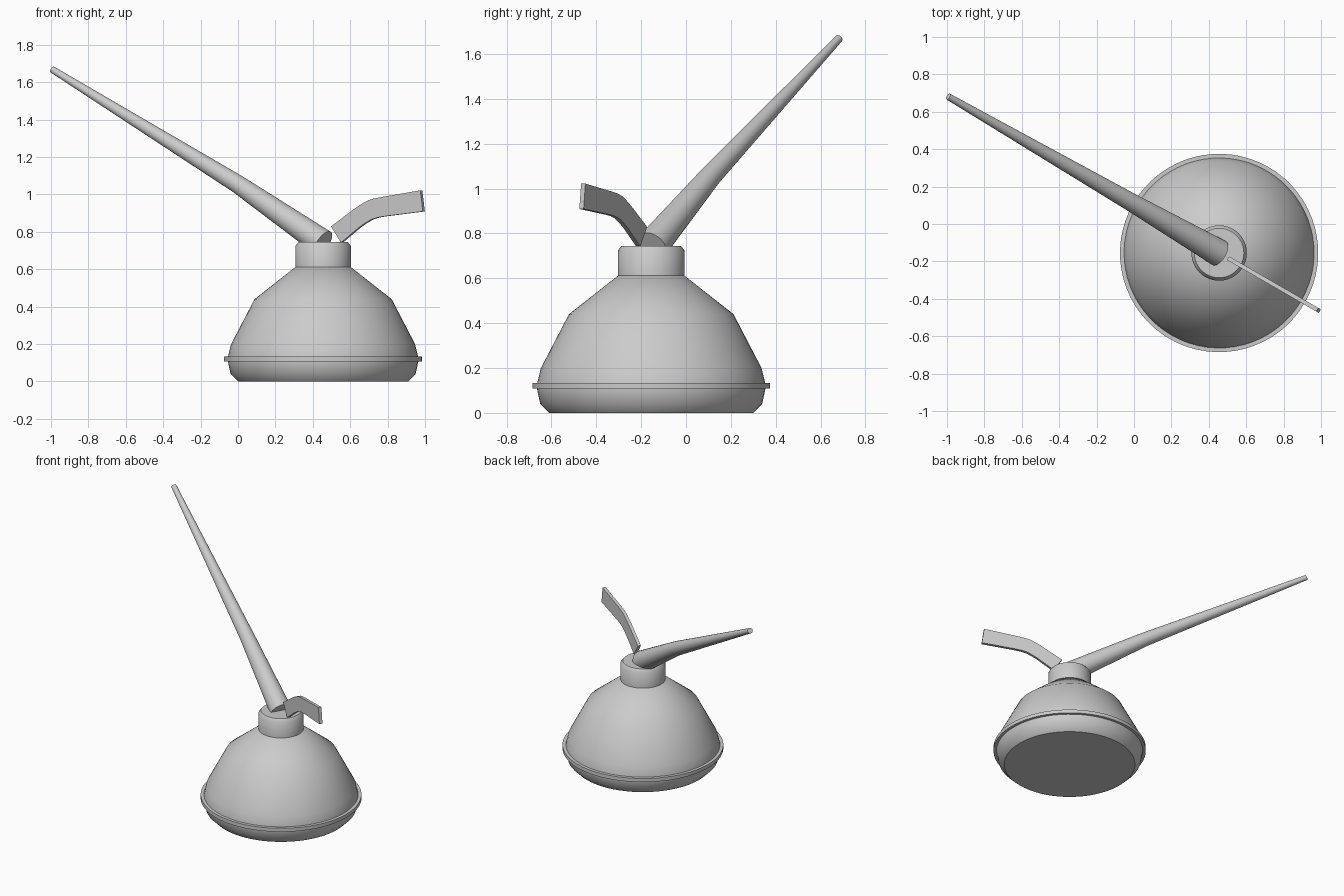
import bpy, bmesh, math
from mathutils import Vector, Matrix

cube = bpy.data.objects.get("Cube")
if cube:
    bpy.data.objects.remove(cube, do_unlink=True)

# One grey metal for everything
metal = bpy.data.materials.new("grey metal")
metal.use_nodes = True
GREY = (0.6, 0.6, 0.6, 1)
metal.diffuse_color = GREY
metal.node_tree.nodes["Principled BSDF"].inputs["Base Color"].default_value = GREY

CENTRE = Vector((0.455, -0.155, 0))
TURN = Matrix.Rotation(math.radians(-30), 4, 'Z')   # shared plane of spout and lever
PLACE = Matrix.Translation(CENTRE) @ TURN


def finish(name, bm, angle=40):
    bmesh.ops.recalc_face_normals(bm, faces=bm.faces)
    mesh = bpy.data.meshes.new(name)
    bm.to_mesh(mesh)
    bm.free()
    obj = bpy.data.objects.new(name, mesh)
    bpy.context.collection.objects.link(obj)
    obj.matrix_world = PLACE
    mesh.materials.append(metal)
    bpy.ops.object.select_all(action='DESELECT')
    obj.select_set(True)
    bpy.context.view_layer.objects.active = obj
    bpy.ops.object.shade_smooth_by_angle(angle=math.radians(angle))
    return obj


def loft(name, rings, sides):
    """Skin round rings given as (x, z, radius, tilt from vertical)."""
    bm = bmesh.new()
    loops = []
    for x, z, r, tilt in rings:
        m = Matrix.Translation((x, 0, z)) @ Matrix.Rotation(tilt, 4, 'Y')
        loops.append([bm.verts.new(m @ Vector((r * math.cos(a), r * math.sin(a), 0)))
                      for a in (2 * math.pi * i / sides for i in range(sides))])
    for low, high in zip(loops, loops[1:]):
        for i in range(sides):
            j = (i + 1) % sides
            bm.faces.new((low[i], low[j], high[j], high[i]))
    bm.faces.new(loops[0])
    bm.faces.new(loops[-1])
    return finish(name, bm)


def lathe(name, profile, sides=64):
    return loft(name, [(0, z, r, 0) for r, z in profile], sides)


# Oil reservoir, seam rim and neck
lathe("reservoir", [(0.455, 0), (0.495, 0.04), (0.51, 0.11), (0.508, 0.135),
                    (0.492, 0.2), (0.367, 0.44), (0.148, 0.612)])
lathe("seam_rim", [(0.53, 0.108), (0.53, 0.134)])
lathe("neck", [(0.148, 0.607), (0.148, 0.725), (0.132, 0.745)])

# Tapered spout with a slight bend
path = [(0, 0.74, 0.073), (-0.527, 1.055, 0.049), (-1.672, 1.668, 0.018)]
tilts = [math.atan2(b[0] - a[0], b[1] - a[1]) for a, b in zip(path, path[1:])]
tilts = [tilts[0], sum(tilts) / 2, tilts[1]]
loft("spout", [(*p, t) for p, t in zip(path, tilts)], 32)

# Flat curved thumb lever
top = [(0.055, 0.829), (0.198, 0.923), (0.236, 0.945), (0.278, 0.966),
       (0.315, 0.977), (0.353, 0.984), (0.606, 1.022)]
bottom = [(0.117, 0.743), (0.228, 0.824), (0.266, 0.847), (0.303, 0.866),
          (0.343, 0.877), (0.383, 0.883), (0.622, 0.909)]
bm = bmesh.new()
face = bm.faces.new([bm.verts.new((x, -0.011, z)) for x, z in top + bottom[::-1]])
side = bmesh.ops.extrude_face_region(bm, geom=[face])
bmesh.ops.translate(bm, vec=(0, 0.022, 0),
                    verts=[v for v in side["geom"] if isinstance(v, bmesh.types.BMVert)])
finish("thumb_lever", bm, 35)
